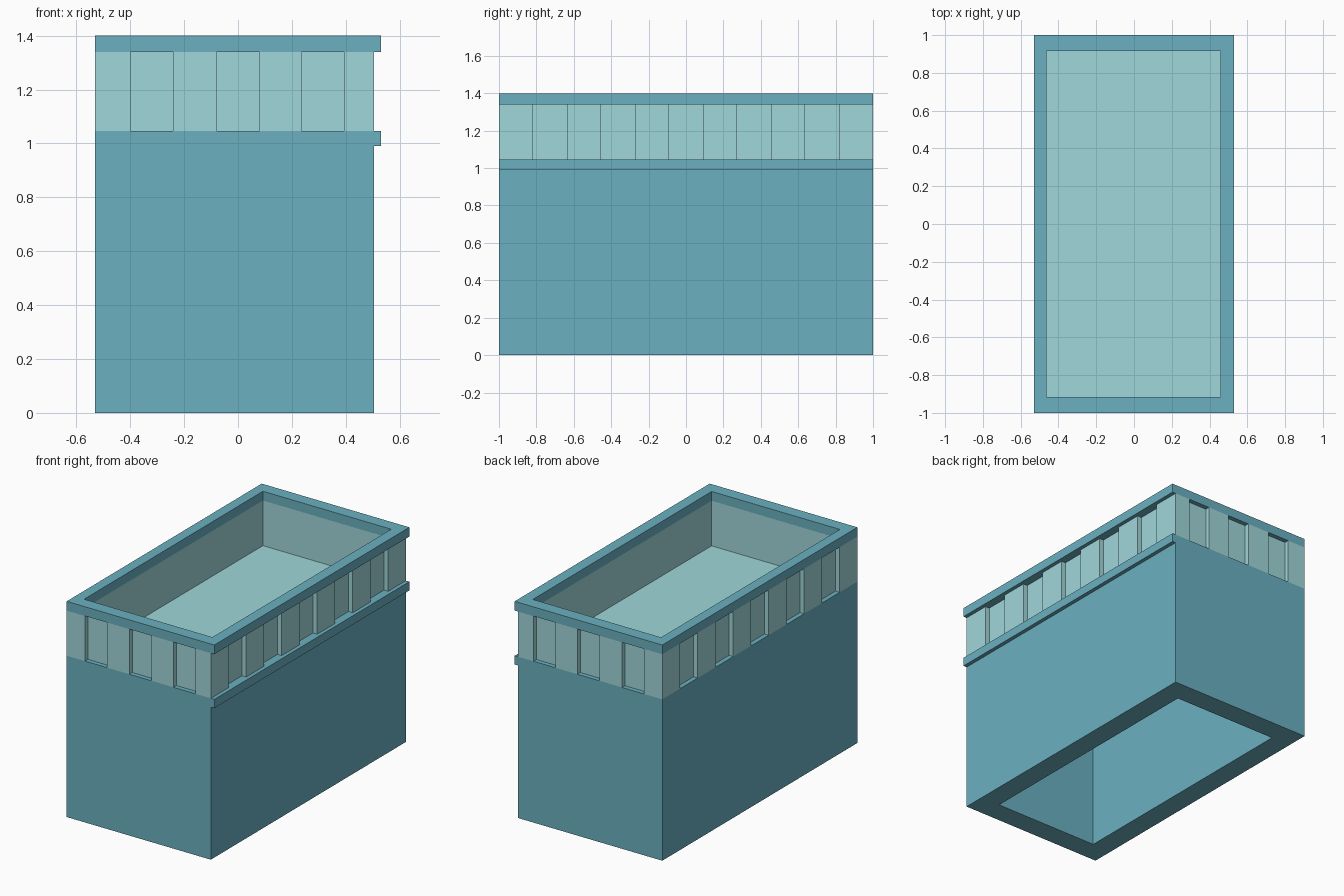
import bpy, bmesh

if "Cube" in bpy.data.objects:
    bpy.data.objects.remove(bpy.data.objects["Cube"])


def material(name, color):
    m = bpy.data.materials.new(name)
    m.diffuse_color = color
    m.use_nodes = True
    m.node_tree.nodes["Principled BSDF"].inputs["Base Color"].default_value = m.diffuse_color
    return m


TEAL = material("teal_wall", (0.145, 0.434, 0.527, 1))
PALE = material("pale_panel", (0.352, 0.679, 0.701, 1))


def finish(name, bm, mat):
    bmesh.ops.recalc_face_normals(bm, faces=bm.faces)
    me = bpy.data.meshes.new(name)
    bm.to_mesh(me)
    bm.free()
    ob = bpy.data.objects.new(name, me)
    bpy.context.collection.objects.link(ob)
    if mat:
        me.materials.append(mat)
    return ob


def add_box(bm, x0, x1, y0, y1, z0, z1):
    vs = bmesh.ops.create_cube(bm, size=1)["verts"]
    for v in vs:
        v.co = (x1 if v.co.x > 0 else x0,
                y1 if v.co.y > 0 else y0,
                z1 if v.co.z > 0 else z0)


def ring(name, outer, inner, z0, z1, mat):
    """Rectangular frame; rectangles are (x0, x1, y0, y1)."""
    bm = bmesh.new()

    def loop(r, z):
        x0, x1, y0, y1 = r
        return [bm.verts.new((x, y, z)) for x, y in
                ((x0, y0), (x1, y0), (x1, y1), (x0, y1))]
    loops = [loop(outer, z0), loop(outer, z1), loop(inner, z1), loop(inner, z0)]
    for k in range(4):
        a, b = loops[k], loops[(k + 1) % 4]
        for i in range(4):
            j = (i + 1) % 4
            bm.faces.new((a[i], a[j], b[j], b[i]))
    return finish(name, bm, mat)


LEFT, WALL_R, TRIM_R = -0.53, 0.505, 0.53
OPENING = (-0.463, 0.458, -0.917, 0.917)
WALL = (LEFT, WALL_R, -1, 1)
TRIM = (LEFT, TRIM_R, -1, 1)
Z_BODY, Z_LOW, Z_HIGH, Z_TOP = 0.99, 1.047, 1.34, 1.4

# Main walls, hollow from below
ring("body_walls", WALL, (LEFT + 0.14, WALL_R - 0.14, -0.855, 0.855), 0, Z_BODY, TEAL)

# Lower and upper trim, overhanging on the right side only
ring("lower_trim", TRIM, OPENING, Z_BODY, Z_LOW, TEAL)
ring("upper_trim", TRIM, OPENING, Z_HIGH, Z_TOP, TEAL)

# Roof floor inside the parapet
bm = bmesh.new()
add_box(bm, *OPENING, Z_BODY, Z_LOW)
finish("roof_floor", bm, PALE)

# Parapet wall with recessed panels
parapet = ring("parapet_wall", WALL, OPENING, Z_LOW, Z_HIGH, PALE)
D = 0.03
bm = bmesh.new()
for cx in (-0.32, 0, 0.315):
    for y0, y1 in ((-1.1, -1 + D), (1 - D, 1.1)):
        add_box(bm, cx - 0.079, cx + 0.079, y0, y1, 0.95, 1.45)
for i in range(5):
    cy = (i - 2) * 0.364
    for x0, x1 in ((LEFT - 0.1, LEFT + D), (WALL_R - D, WALL_R + 0.1)):
        add_box(bm, x0, x1, cy - 0.091, cy + 0.091, 0.95, 1.45)
cutter = finish("panel_cutter", bm, None)

# Apply the recesses and discard the cutter
mod = parapet.modifiers.new("recesses", "BOOLEAN")
mod.operation = "DIFFERENCE"
mod.solver = "EXACT"
mod.object = cutter
bpy.context.view_layer.objects.active = parapet
bpy.ops.object.modifier_apply(modifier=mod.name)
bpy.data.objects.remove(cutter, do_unlink=True)
